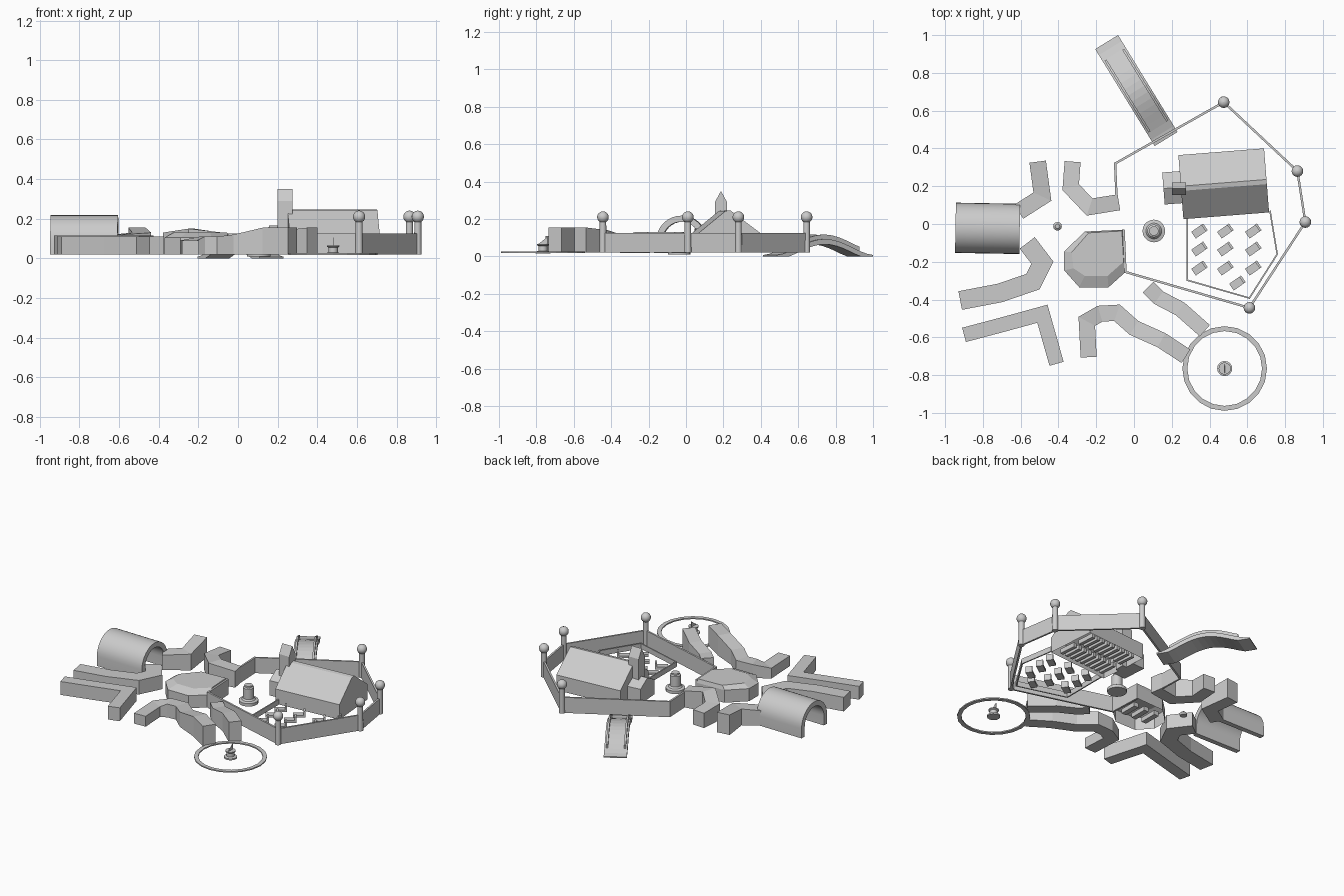
import bpy, bmesh, math
from mathutils import Vector, Matrix

if "Cube" in bpy.data.objects:
    bpy.data.objects.remove(bpy.data.objects["Cube"])

BASE = 0.02


def make(name, verts, faces, mat=None):
    me = bpy.data.meshes.new(name)
    me.from_pydata([tuple(v) for v in verts], [], faces)
    bm = bmesh.new()
    bm.from_mesh(me)
    bmesh.ops.recalc_face_normals(bm, faces=bm.faces)
    bm.to_mesh(me)
    bm.free()
    ob = bpy.data.objects.new(name, me)
    bpy.context.collection.objects.link(ob)
    if mat:
        ob.matrix_world = mat
    return ob


def path_block(name, pts, width, top=0.12):
    """Solid wall along a path of (x, y[, top]) points with mitred corners."""
    n, verts = len(pts), []
    p2 = [Vector(p[:2]) for p in pts]
    for i, p in enumerate(p2):
        a = (p - p2[i - 1]).normalized() if i else (p2[1] - p).normalized()
        b = (p2[i + 1] - p).normalized() if i < n - 1 else a
        t = (a + b).normalized()
        side = Vector((-t.y, t.x)) * (width / 2 / max(0.6, t.dot(a)))
        z = pts[i][2] if len(pts[i]) > 2 else top
        for q, h in ((p + side, BASE), (p - side, BASE), (p - side, z), (p + side, z)):
            verts.append((q.x, q.y, h))
    faces = [(0, 1, 2, 3), tuple(range(4 * n - 4, 4 * n))]
    for i in range(n - 1):
        for k in range(4):
            m = (k + 1) % 4
            faces.append((4 * i + k, 4 * i + m, 4 * i + 4 + m, 4 * i + 4 + k))
    return make(name, verts, faces)


def profile_x(name, prof, x0, x1, mat, caps=True):
    """Extrude a closed (y, z) profile along local x."""
    n = len(prof)
    verts = [(x, y, z) for x in (x0, x1) for y, z in prof]
    faces = [(i, (i + 1) % n, n + (i + 1) % n, n + i) for i in range(n)]
    if caps:
        faces += [tuple(range(n)), tuple(range(n, 2 * n))]
    return make(name, verts, faces, mat)


def box(name, c, s, mat=None):
    h = [(-s[1] / 2, -s[2] / 2), (s[1] / 2, -s[2] / 2), (s[1] / 2, s[2] / 2), (-s[1] / 2, s[2] / 2)]
    return profile_x(name, [(c[1] + y, c[2] + z) for y, z in h], c[0] - s[0] / 2, c[0] + s[0] / 2, mat)


def lathe(name, prof, loc, n=20, smooth=True):
    """Spin an (r, z) profile round the vertical axis."""
    verts = [(r * math.cos(2 * math.pi * k / n), r * math.sin(2 * math.pi * k / n), z)
             for r, z in prof for k in range(n)]
    faces = [(i * n + k, i * n + (k + 1) % n, (i + 1) * n + (k + 1) % n, (i + 1) * n + k)
             for i in range(len(prof) - 1) for k in range(n)]
    ob = make(name, verts, faces, Matrix.Translation((loc[0], loc[1], 0)))
    if smooth:
        bpy.context.view_layer.objects.active = ob
        ob.select_set(True)
        bpy.ops.object.shade_smooth_by_angle(angle=math.radians(35))
        ob.select_set(False)
    return ob


def frame(x, y, deg):
    return Matrix.Translation((x, y, 0)) @ Matrix.Rotation(math.radians(deg), 4, 'Z')


# Outer wall with posts and ball tops
corners = [(0.475, 0.645), (0.865, 0.28), (0.907, 0.01), (0.611, -0.444)]
path_block("outer_wall", [(-0.09, 0.08), (-0.1, 0.32)] + corners + [(-0.045, -0.254), (-0.055, -0.03)], 0.012, 0.125)
ball = [(0.031 * math.sin(a), 0.21 - 0.031 * math.cos(a)) for a in [math.pi * (0.19 + 0.81 * k / 9) for k in range(10)]]
for i, c in enumerate(corners):
    lathe(f"wall_post_{i}", [(0.0001, BASE), (0.019, BASE)] + ball, c, 16)

# Chapel: open-bottomed gabled hall with bench rows
ch = frame(0.475, 0.213, 4.5)
hall = [(-0.17, BASE), (-0.17, 0.12), (-0.02, 0.243), (0.005, 0.247), (0.17, 0.123), (0.17, BASE)]
L = 0.2275
v = [(x, y, z) for x in (-L, L) for y, z in hall]
make("chapel_hall", v, [(i, i + 1, i + 7, i + 6) for i in range(5)] + [tuple(range(6)), tuple(range(6, 12))], ch)
for i in range(9):
    for s in (-1, 1):
        box(f"bench_{i}_{s}", (-0.17 + i * 0.042, s * 0.08, 0.035), (0.022, 0.12, 0.03), ch)

# Porch and bell tower at the chapel's end
porch = [(-0.085, BASE), (-0.085, 0.12), (0, 0.165), (0.085, 0.12), (0.085, BASE)]
profile_x("chapel_porch", porch, -0.32, -L, ch)
tower = [(-0.033, BASE), (-0.033, 0.29), (0, 0.35), (0.033, 0.29), (0.033, BASE)]
profile_x("bell_tower", tower, 0.2, 0.275, frame(0, 0.187, 0))

# Fenced yard with rows of slabs and upright stones
path_block("yard_fence", [(0.283, 0.03), (0.283, -0.298), (0.611, -0.392), (0.758, -0.16), (0.72, 0.07)], 0.008, 0.055)
spots = [(x, y) for x in (0.347, 0.484, 0.632) for y in (-0.037, -0.132, -0.233)] + [(0.548, -0.312)]
for i, (x, y) in enumerate(spots):
    g = frame(x, y, 35)
    box(f"grave_slab_{i}", (-0.006, 0, 0.027), (0.066, 0.043, 0.015), g)
    box(f"grave_stone_{i}", (0.032, 0, 0.04), (0.012, 0.043, 0.042), g)

# Arched footbridge over the wall's edge
mid, run = Vector((0.0125, 0.7065)), Vector((-0.315, 0.513))
br = frame(mid.x, mid.y, math.degrees(math.atan2(-0.5130, 0.315)) + 90)


def arch(t):
    return 0.085 * (0.5 + 0.5 * math.cos(math.pi * t)) ** 0.8 if abs(t) < 1 else 0.0


def arched(name, x0, x1, reach, lo, hi):
    ts = [reach * (-1 + k / 8) for k in range(17)]
    prof = [(t * 0.301, arch(t) + hi) for t in ts] + [(t * 0.301, max(0, arch(t) + lo)) for t in reversed(ts)]
    return profile_x(name, prof, x0, x1, br)


arched("bridge_deck", -0.071, 0.071, 1.0, -0.02, 0.008)
for s in (-1, 1):
    arched(f"bridge_rail_{s}", s * 0.055 - 0.006, s * 0.055 + 0.006, 0.74, 0.0, 0.032)

# Barrel-vaulted tunnel, hollow, open at both ends
def vault(r, h):
    return [(-r, BASE)] + [(-r * math.cos(math.pi * k / 16), h - r + r * math.sin(math.pi * k / 16))
                           for k in range(17)] + [(r, BASE)]


outer, inner = vault(0.133, 0.218), vault(0.1, 0.185)
n = len(outer)
v = [(x, y, z) for x in (-0.17, 0.17) for p in (outer, inner) for y, z in p]
f = []
for i in range(n - 1):
    for a, b in ((0, 2), (1, 3), (0, 1), (2, 3)):
        f.append((a * n + i, a * n + i + 1, b * n + i + 1, b * n + i))
for i in (0, n - 1):
    f.append((i, n + i, 3 * n + i, 2 * n + i))
vt = make("vaulted_tunnel", v, f, frame(-0.775, -0.023, -1))
bpy.context.view_layer.objects.active = vt
vt.select_set(True)
bpy.ops.object.shade_smooth_by_angle(angle=math.radians(35))
vt.select_set(False)

# Winding building blocks
path_block("block_north_west", [(-0.51, 0.33, 0.155), (-0.485, 0.145, 0.13), (-0.61, 0.065, 0.12)], 0.088)
path_block("block_north", [(-0.325, 0.33, 0.12), (-0.335, 0.195, 0.13), (-0.235, 0.09, 0.15), (-0.08, 0.115, 0.13)], 0.085)
path_block("block_west", [(-0.565, -0.1), (-0.485, -0.205), (-0.535, -0.305), (-0.71, -0.365), (-0.92, -0.405)], 0.1, 0.115)
path_block("block_south_west", [(-0.9, -0.587), (-0.685, -0.53), (-0.485, -0.475), (-0.41, -0.74)], 0.078, 0.11)
path_block("block_south", [(-0.24, -0.705, 0.09), (-0.25, -0.515, 0.09), (-0.18, -0.475, 0.11), (-0.09, -0.47, 0.11),
                           (0, -0.55, 0.12), (0.145, -0.615, 0.155), (0.275, -0.7, 0.155)], 0.085)
path_block("block_south_east", [(0.075, -0.335, 0.12), (0.13, -0.39, 0.12), (0.245, -0.45, 0.14), (0.375, -0.565, 0.155)], 0.08)

# Central hall: faceted block with sloped roof edge, open below
low = [(-0.26, -0.04), (-0.055, -0.03), (-0.045, -0.254), (-0.135, -0.335), (-0.29, -0.335), (-0.37, -0.245), (-0.37, -0.145)]
top = [(-0.24, -0.047), (-0.064, -0.037), (-0.055, -0.2), (-0.14, -0.275), (-0.26, -0.275), (-0.32, -0.235), (-0.33, -0.15)]
v = [(x, y, z) for p, z in ((low, BASE), (low, 0.105), (top, 0.13)) for x, y in p]
f = [(7 * r + i, 7 * r + (i + 1) % 7, 7 * r + 7 + (i + 1) % 7, 7 * r + 7 + i) for r in (0, 1) for i in range(7)]
make("central_hall", v, f + [tuple(range(14, 21))])
for i in range(3):
    box(f"hall_table_{i}", (-0.28 + i * 0.08, -0.18, 0.04), (0.035, 0.12, 0.03))

# Courtyard well
lathe("courtyard_well", [(0.0001, 0.01), (0.06, 0.01), (0.06, 0.03), (0.042, 0.035), (0.034, 0.045),
                         (0.034, 0.115), (0.025, 0.12), (0.025, 0.13), (0.0001, 0.13)], (0.105, -0.037))
lathe("small_well", [(0.0001, BASE), (0.023, BASE), (0.023, 0.035), (0.012, 0.045), (0.0001, 0.045)], (-0.405, -0.012), 12)

# Round basin with a sundial
lathe("basin_rim", [(0.198, 0.018), (0.224, 0.018), (0.224, 0.026), (0.198, 0.026), (0.198, 0.018)], (0.48, -0.765), 20, False)
lathe("sundial_base", [(0.0001, 0.016), (0.04, 0.016), (0.04, 0.026), (0.024, 0.03), (0.024, 0.055),
                       (0.032, 0.06), (0.032, 0.066), (0.0001, 0.066)], (0.48, -0.765), 16)
profile_x("sundial_pointer", [(-0.025, 0.066), (0.025, 0.066), (0.025, 0.105)], 0.478, 0.482, frame(0, -0.765, 0))
